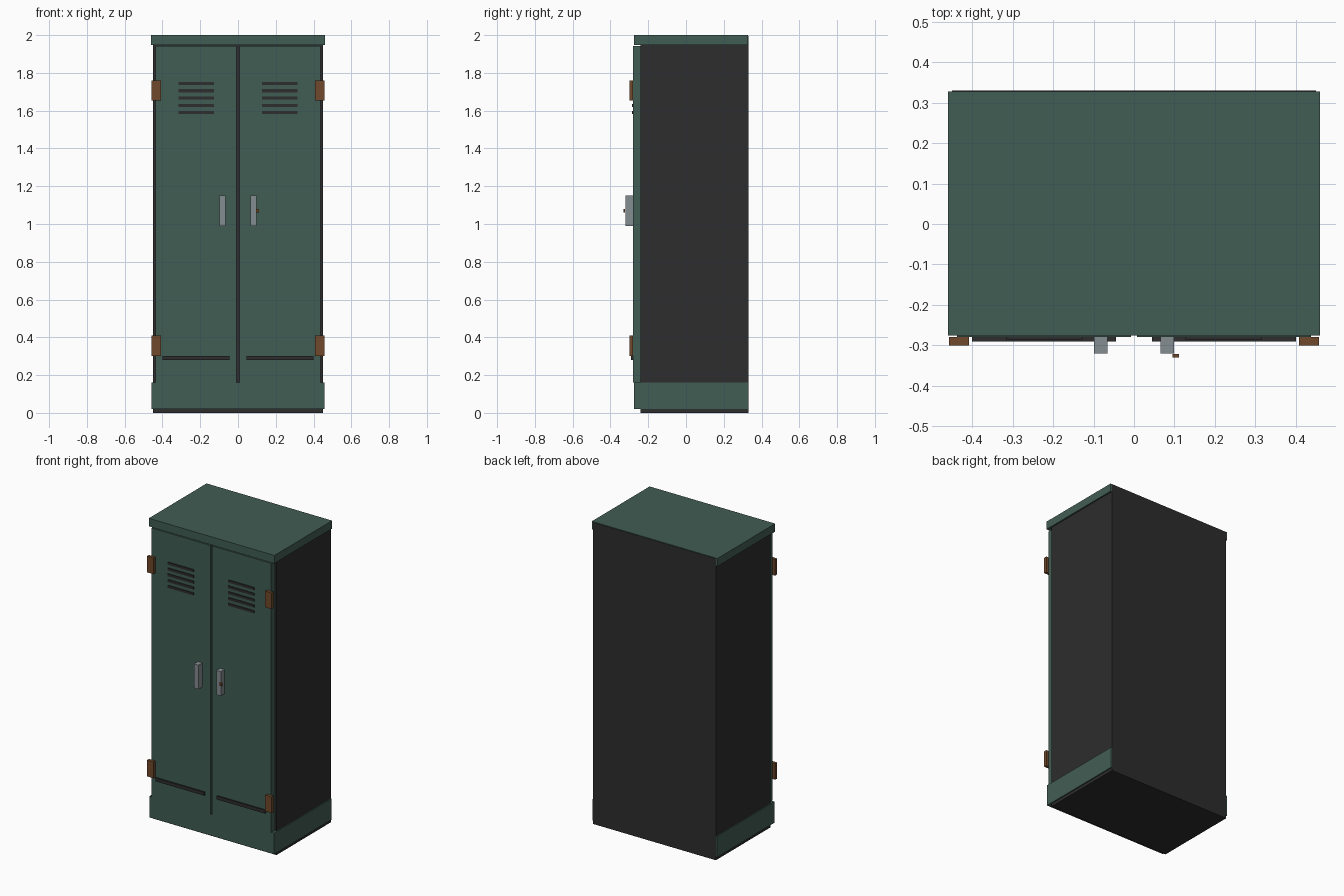
import bpy
import bmesh
from mathutils import Matrix, Vector

cube = bpy.data.objects.get("Cube")
if cube:
    bpy.data.objects.remove(cube, do_unlink=True)


def material(name, rgb):
    mat = bpy.data.materials.new(name)
    mat.use_nodes = True
    mat.diffuse_color = (*rgb, 1)
    mat.node_tree.nodes["Principled BSDF"].inputs["Base Color"].default_value = (*rgb, 1)
    return mat


green = material("dull green paint", (0.053, 0.109, 0.087))
dark = material("dark grey metal", (0.026, 0.026, 0.026))
rust = material("rust brown", (0.162, 0.065, 0.024))
steel = material("light steel", (0.235, 0.266, 0.283))


def box(name, x, y, z, mat):
    """Box from a (low, high) pair on each axis."""
    spans = (x, y, z)
    centre = Vector([(a + b) / 2 for a, b in spans])
    size = Vector([abs(b - a) for a, b in spans])
    mesh = bpy.data.meshes.new(name)
    bm = bmesh.new()
    bmesh.ops.create_cube(bm, size=1, matrix=Matrix.Translation(centre) @ Matrix.Diagonal(size).to_4x4())
    bm.to_mesh(mesh)
    bm.free()
    mesh.materials.append(mat)
    obj = bpy.data.objects.new(name, mesh)
    bpy.context.collection.objects.link(obj)


DOOR_FRONT = -0.28
BACK = 0.328

# Cabinet shell, top cap and plinth
box("cabinet_body", (-0.45, 0.45), (-0.24, 0.33), (0, 1.996), dark)
box("top_cap", (-0.46, 0.46), (-0.276, BACK), (1.947, 2), green)
box("plinth", (-0.457, 0.457), (-0.274, BACK), (0.02, 0.16), green)

# Each door with its fittings, mirrored to both sides
for side, s in (("left", 1), ("right", -1)):
    def fitting(name, x, front, z, mat, back=DOOR_FRONT):
        box(f"{side}_{name}", (s * x[0], s * x[1]), (front, back), z, mat)

    fitting("door", (0.007, 0.438), DOOR_FRONT, (0.16, 1.943), green, back=-0.24)
    for i in range(5):
        z = 1.59 + i * 0.0385
        fitting(f"vent_slat_{i + 1}", (0.127, 0.316), -0.286, (z - 0.008, z + 0.008), dark)
    fitting("lower_strip", (0.045, 0.4), -0.29, (0.28, 0.302), dark)
    for level, z in (("lower", 0.302), ("upper", 1.653)):
        fitting(f"{level}_hinge", (0.408, 0.457), -0.3, (z, z + 0.107), rust)
    fitting("handle", (0.065, 0.099), -0.32, (0.99, 1.15), steel)

# Small latch on the left handle
box("latch", (0.095, 0.111), (-0.33, -0.322), (1.06, 1.08), rust)
